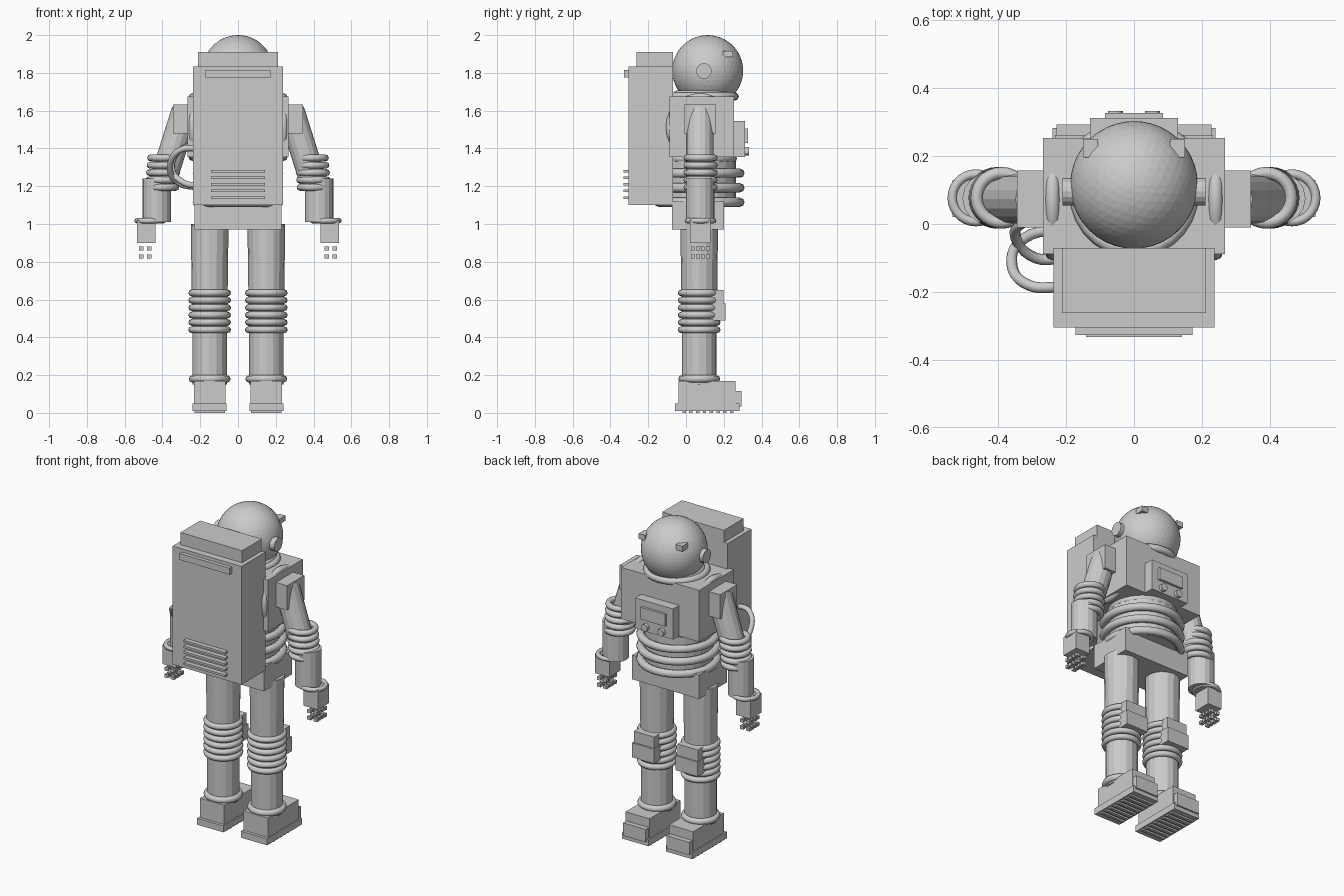
import bpy
import math
from mathutils import Vector

if "Cube" in bpy.data.objects:
    bpy.data.objects.remove(bpy.data.objects["Cube"], do_unlink=True)

grey = bpy.data.materials.new("suit_grey")
grey.use_nodes = True
grey.diffuse_color = (0.6, 0.6, 0.6, 1)
grey.node_tree.nodes["Principled BSDF"].inputs["Base Color"].default_value = (0.6, 0.6, 0.6, 1)


def finish(name):
    ob = bpy.context.object
    ob.name = name
    ob.data.materials.clear()
    ob.data.materials.append(grey)
    return ob


def box(name, x, y, z):
    """Box from (low, high) ranges on each axis."""
    centre = [sum(r) / 2 for r in (x, y, z)]
    bpy.ops.mesh.primitive_cube_add(size=1, location=centre)
    ob = finish(name)
    ob.scale = [abs(r[1] - r[0]) for r in (x, y, z)]
    return ob


def tube(name, a, b, radius, end_radius=None, sides=16):
    """Cylinder or cone between two points."""
    a, b = Vector(a), Vector(b)
    bpy.ops.mesh.primitive_cone_add(
        vertices=sides, radius1=radius, radius2=end_radius or radius,
        depth=(b - a).length, location=(a + b) / 2,
        rotation=(b - a).to_track_quat('Z', 'Y').to_euler())
    return finish(name)


def ring(name, centre, outer, minor, rot=(0, 0, 0), segments=28):
    bpy.ops.mesh.primitive_torus_add(
        location=centre, rotation=rot, major_radius=outer - minor,
        minor_radius=minor, major_segments=segments, minor_segments=8)
    ob = finish(name)
    bpy.ops.object.shade_smooth_by_angle(angle=math.radians(50))
    return ob


def hose(name, points, radius):
    curve = bpy.data.curves.new(name, 'CURVE')
    curve.dimensions = '3D'
    curve.bevel_depth = radius
    curve.bevel_resolution = 2
    curve.resolution_u = 6
    spline = curve.splines.new('BEZIER')
    spline.bezier_points.add(len(points) - 1)
    for bp, p in zip(spline.bezier_points, points):
        bp.co = p
        bp.handle_left_type = bp.handle_right_type = 'AUTO'
    curve.materials.append(grey)
    bpy.context.collection.objects.link(bpy.data.objects.new(name, curve))


def span(centre, width):
    return (centre - width / 2, centre + width / 2)


# Helmet and neck
bpy.ops.mesh.primitive_ico_sphere_add(subdivisions=4, radius=0.188, location=(0, 0.115, 1.812))
finish("helmet")
ring("neck_ring", (0, 0.09, 1.675), 0.19, 0.022)
ring("neck_inner_ring", (0, 0.1, 1.69), 0.165, 0.018)

# Torso, waist and pelvis
box("torso", (-0.268, 0.268), (-0.088, 0.253), (1.355, 1.675))
tube("waist", (0, 0.07, 1.1), (0, 0.07, 1.36), 0.195, sides=24)
for i in range(4):
    ring(f"waist_ring_{i}", (0, 0.07, 1.115 + i * 0.077), 0.2 if i == 3 else 0.24, 0.024, segments=36)
box("pelvis", (-0.23, 0.23), (-0.075, 0.2), (0.97, 1.12))

# Chest control unit
box("chest_unit", span(0, 0.26), (0.25, 0.312), (1.355, 1.545))
box("chest_screen", span(0, 0.17), (0.31, 0.327), (1.43, 1.505))
for side in (-1, 1):
    tube("chest_knob", (side * 0.055, 0.31, 1.385), (side * 0.055, 0.333, 1.385), 0.022)

# Backpack
box("backpack", span(0, 0.474), (-0.304, -0.07), (1.1, 1.835))
box("backpack_top", span(0, 0.424), (-0.262, -0.07), (1.83, 1.91))
box("backpack_bar", span(0, 0.344), (-0.327, -0.3), (1.775, 1.815))
for i in range(5):
    box(f"backpack_vent_{i}", span(0, 0.284), (-0.332, -0.3), span(1.14 + i * 0.035, 0.013))

# Hoses on the right side
hose("outer_hose", [(-0.2, -0.185, 1.4), (-0.31, -0.18, 1.39), (-0.36, -0.11, 1.3),
                    (-0.32, -0.04, 1.22), (-0.2, -0.01, 1.19)], 0.016)
hose("inner_hose", [(-0.2, -0.1, 1.2), (-0.29, -0.1, 1.22), (-0.35, -0.03, 1.3),
                    (-0.31, 0.01, 1.39), (-0.2, 0.03, 1.42)], 0.016)

for s, label in ((1, "left"), (-1, "right")):
    # Ear disc and helmet lamp
    tube(label + "_ear_disc", (s * 0.16, 0.095, 1.81), (s * 0.21, 0.095, 1.81), 0.041)
    box(label + "_lamp", span(s * 0.128, 0.044), (0.195, 0.25), (1.883, 1.916))

    # Arm
    ring(label + "_shoulder_ring", (s * 0.24, 0.073, 1.513), 0.18, 0.022, (0, math.pi / 2, 0))
    box(label + "_shoulder_pad", span(s * 0.3, 0.09), (-0.01, 0.158), (1.48, 1.632))
    tube(label + "_upper_arm", (s * 0.28, 0.073, 1.6), (s * 0.4, 0.073, 1.22), 0.072)
    for i in range(5):
        ring(f"{label}_elbow_ring_{i}", (s * (0.39 + i * 0.003), 0.077, 1.35 - i * 0.039), 0.091, 0.018)
    tube(label + "_forearm", (s * 0.43, 0.075, 1.01), (s * 0.43, 0.075, 1.24), 0.075)
    ring(label + "_wrist_ring", (s * 0.465, 0.077, 1.017), 0.084, 0.014)
    box(label + "_hand", span(s * 0.485, 0.098), span(0.075, 0.11), (0.9, 1.02))
    for x in (0.469, 0.512):
        for y in (0.035, 0.062, 0.089, 0.116):
            for z in (0.87, 0.828):
                box(label + "_finger_joint", span(s * x, 0.024), span(y, 0.018), span(z, 0.02))

    # Leg
    x = s * 0.15
    tube(label + "_thigh", (x, 0.07, 0.54), (x, 0.07, 1.0), 0.094, 0.1)
    tube(label + "_shin", (x, 0.07, 0.15), (x, 0.07, 0.56), 0.092)
    for i in range(6):
        ring(f"{label}_knee_ring_{i}", (x, 0.07, 0.44 + i * 0.039), 0.113, 0.018)
    box(label + "_knee_pad", span(x, 0.14), (0.12, 0.198), (0.53, 0.65))
    box(label + "_knee_guard", span(x, 0.15), (0.13, 0.208), (0.49, 0.58))
    ring(label + "_ankle_ring", (x, 0.07, 0.18), 0.111, 0.02)

    # Boot
    box(label + "_boot", span(x, 0.165), (-0.04, 0.262), (0.04, 0.17))
    box(label + "_sole", span(x, 0.18), (-0.058, 0.283), (0.01, 0.05))
    box(label + "_toe_cap", span(x, 0.155), (0.22, 0.293), (0.035, 0.115))
    for i in range(8):
        box(f"{label}_tread_{i}", span(x, 0.16), span(-0.01 + i * 0.036, 0.018), (0, 0.015))
